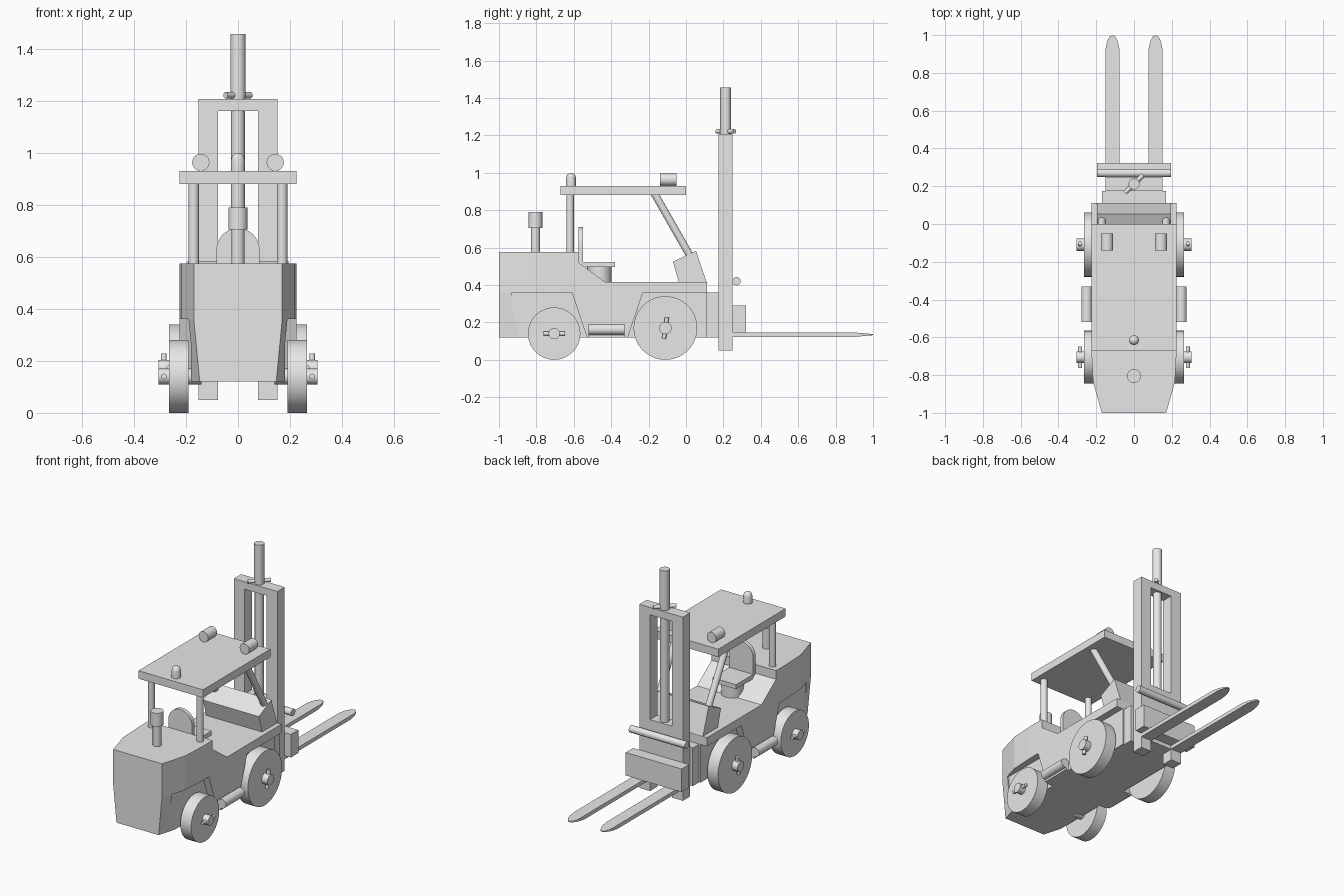
import bpy, bmesh, math
from mathutils import Vector

if "Cube" in bpy.data.objects:
    bpy.data.objects.remove(bpy.data.objects["Cube"])

grey = bpy.data.materials.new("plain_grey")
grey.diffuse_color = (0.8, 0.8, 0.8, 1)
grey.use_nodes = True
grey.node_tree.nodes["Principled BSDF"].inputs["Base Color"].default_value = grey.diffuse_color


def finish(name, bm, smooth=False):
    bmesh.ops.recalc_face_normals(bm, faces=bm.faces[:])
    me = bpy.data.meshes.new(name)
    bm.to_mesh(me)
    bm.free()
    me.materials.append(grey)
    ob = bpy.data.objects.new(name, me)
    bpy.context.collection.objects.link(ob)
    bpy.ops.object.select_all(action='DESELECT')
    ob.select_set(True)
    bpy.context.view_layer.objects.active = ob
    if smooth:
        bpy.ops.object.shade_smooth_by_angle(angle=math.radians(35))
    return ob


def prism_mesh(points, lo, hi, axis):
    """Extrude a 2D outline along an axis (the other two axes keep their order)."""
    def place(p, d):
        v = list(p)
        v.insert(axis, d)
        return v
    bm = bmesh.new()
    face = bm.faces.new([bm.verts.new(place(p, lo)) for p in points])
    ext = bmesh.ops.extrude_face_region(bm, geom=[face])
    move = [0, 0, 0]
    move[axis] = hi - lo
    bmesh.ops.translate(bm, vec=move, verts=[g for g in ext["geom"] if isinstance(g, bmesh.types.BMVert)])
    return bm


def prism(name, points, lo, hi, axis=0, smooth=False):
    return finish(name, prism_mesh(points, lo, hi, axis), smooth)


def box(name, x, y, z):
    return prism(name, [(y[0], z[0]), (y[1], z[0]), (y[1], z[1]), (y[0], z[1])], x[0], x[1])


def rod(name, a, b, r, seg=32):
    a, b = Vector(a), Vector(b)
    bm = bmesh.new()
    bmesh.ops.create_cone(bm, cap_ends=True, segments=seg, radius1=r, radius2=r, depth=(b - a).length)
    rot = (b - a).to_track_quat('Z', 'Y').to_matrix()
    for v in bm.verts:
        v.co = rot @ v.co + (a + b) / 2
    return finish(name, bm, True)


# Chassis: side profile, trimmed at the rear corners
bm = prism_mesh([(-1, .12), (.112, .12), (.112, .415), (-.43, .415), (-.575, .52),
                 (-.575, .575), (-1, .575)], -.225, .225, 0)
for s in (-1, 1):
    for co, no in [((.217, -.835, 0), (.155, -.008, 0)),
                   ((.170, -1, 0), (.165, -.047, 0)),
                   ((.170, -1, .36), (.165, -.047, -.0158))]:
        bmesh.ops.bisect_plane(bm, geom=bm.verts[:] + bm.edges[:] + bm.faces[:], dist=1e-5,
                               plane_co=(co[0] * s, co[1], co[2]),
                               plane_no=(no[0] * s, no[1], no[2]), clear_outer=True)
        bmesh.ops.holes_fill(bm, edges=[e for e in bm.edges if e.is_boundary], sides=0)
body = finish("chassis", bm)

# Wheel wells cut into the sides
wells = [[(-.93, .05), (-.506, .05), (-.61, .36), (-.93, .36)],
         [(-.335, .05), (.2, .05), (.2, .36), (-.23, .36)]]
for s in (-1, 1):
    for outline in wells:
        cutter = prism("well_cutter", outline, s * .18, s * .4)
        cutter.hide_render = True
        bpy.context.view_layer.objects.active = body
        mod = body.modifiers.new("well", 'BOOLEAN')
        mod.operation = 'DIFFERENCE'
        mod.solver = 'EXACT'
        mod.object = cutter
        bpy.ops.object.modifier_apply(modifier=mod.name)
        bpy.data.objects.remove(cutter)

# Wheels, hubs and hub pins
for s, side in ((-1, "left"), (1, "right")):
    for end, y, r, hub, d in (("front", -.11, .17, .033, (.008, .057)),
                              ("rear", -.705, .14, .03, (.057, 0))):
        rod(f"{end}_wheel_{side}", (s * .19, y, r), (s * .265, y, r), r, 64)
        rod(f"{end}_hub_{side}", (s * .14, y, r), (s * .305, y, r), hub)
        rod(f"{end}_hub_pin_{side}", (s * .285, y - d[0], r - d[1]),
            (s * .285, y + d[0], r + d[1]), .011, 16)
    # Side tank, roof posts, struts and work lights
    rod(f"side_tank_{side}", (s * .25, -.52, .162), (s * .25, -.33, .162), .029)
    box(f"tank_bracket_{side}", sorted((s * .2, s * .245)), (-.52, -.33), (.12, .15))
    rod(f"rear_post_{side}", (s * .17, -.62, .56), (s * .17, -.62, .89), .02)
    rod(f"front_strut_{side}", (s * .17, -.175, .9), (s * .17, .025, .55), .02)
    rod(f"work_light_{side}", (s * .143, -.14, .963), (s * .143, -.05, .963), .033)

# Roof and beacon
box("roof", (-.225, .225), (-.67, 0), (.88, .93))
bm = bmesh.new()
beacon = [(0, .93), (.026, .93), (.026, .975), (.022, .988), (.013, .996), (0, 1.0)]
vs = [bm.verts.new((x, 0, z)) for x, z in beacon]
es = [bm.edges.new(p) for p in zip(vs, vs[1:])]
bmesh.ops.spin(bm, geom=vs + es, cent=(0, 0, 0), axis=(0, 0, 1), angle=math.tau, steps=32)
bmesh.ops.translate(bm, vec=(0, -.615, 0), verts=bm.verts[:])
bmesh.ops.remove_doubles(bm, verts=bm.verts[:], dist=1e-4)
finish("beacon", bm, True)

# Exhaust
rod("exhaust_pipe", (0, -.805, .56), (0, -.805, .71), .025)
rod("exhaust_cap", (0, -.805, .705), (0, -.805, .79), .037)

# Seat with arched back
rod("seat_pedestal", (0, -.463, .41), (0, -.463, .5), .065)
box("seat_cushion", (-.083, .083), (-.575, -.38), (.495, .523))
arch = [(-.083, .5), (.083, .5)] + [(.083 * math.cos(math.pi * i / 20), .625 + .085 * math.sin(math.pi * i / 20))
                                    for i in range(21)]
prism("seat_back", arch, -.575, -.55, 1, True)

# Dashboard
prism("dashboard", [(-.037, .41), (.112, .41), (.053, .583), (-.07, .524)], -.195, .195)

# Mast, lift cylinder and locking pin
box("mast_mount", (-.17, .17), (.11, .176), (.12, .36))
for s, side in ((-1, "left"), (1, "right")):
    box(f"mast_rail_{side}", sorted((s * .077, s * .152)), (.175, .248), (.05, 1.207))
box("mast_top_bar", (-.077, .077), (.175, .248), (1.16, 1.207))
box("mast_lower_panel", (-.077, .077), (.175, .248), (.12, .5))
rod("lift_cylinder", (0, .212, .48), (0, .212, 1.2), .026)
rod("lift_piston", (0, .212, 1.19), (0, .212, 1.457), .029)
rod("locking_pin", (-.048, .165, 1.221), (.048, .259, 1.221), .012, 16)

# Carriage and forks
rod("carriage_rod", (-.195, .27, .42), (.195, .27, .42), .022)
box("carriage", (-.195, .195), (.248, .322), (.145, .29))
tip = [(.038, .9), (.035, .94), (.027, .97), (.015, .992), (0, 1.0)]
outline = [(.038, .248)] + tip + [(-x, y) for x, y in tip[-2::-1]] + [(-.038, .248)]
for s, side in ((-1, "left"), (1, "right")):
    bm = prism_mesh([(s * .114 + x, y) for x, y in outline], .122, .146, 2)
    for v in bm.verts:
        t = max(0, (v.co.y - .9) / .1)
        v.co.z += (.135 - v.co.z) * .75 * t
    finish(f"fork_{side}", bm, True)
